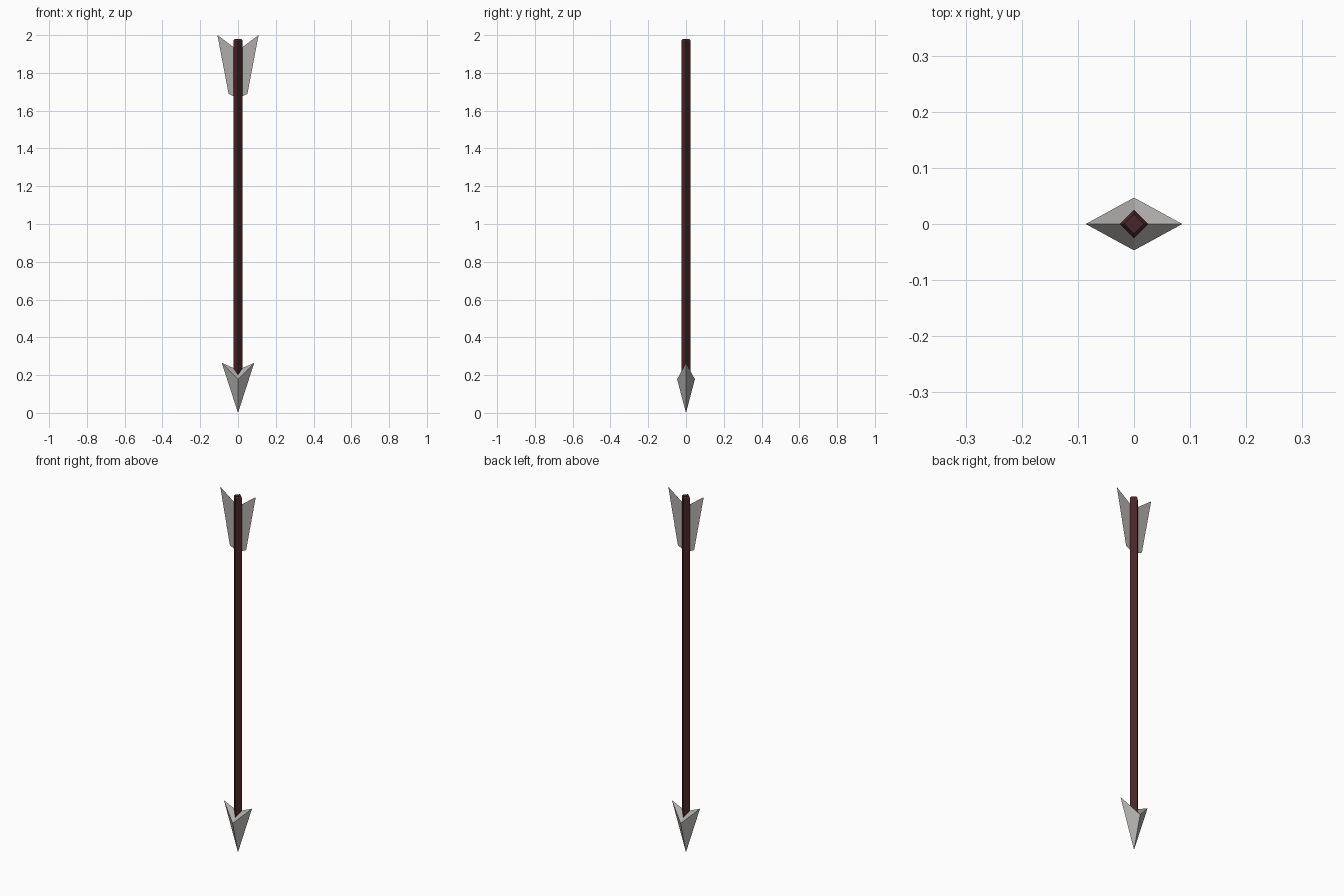
import bpy

if "Cube" in bpy.data.objects:
    bpy.data.objects.remove(bpy.data.objects["Cube"])


def material(name, rgb):
    m = bpy.data.materials.new(name)
    m.diffuse_color = (*rgb, 1)
    m.use_nodes = True
    m.node_tree.nodes["Principled BSDF"].inputs["Base Color"].default_value = m.diffuse_color
    return m


def part(name, verts, faces, mat):
    me = bpy.data.meshes.new(name)
    me.from_pydata(verts, [], faces)
    me.materials.append(mat)
    ob = bpy.data.objects.new(name, me)
    bpy.context.collection.objects.link(ob)
    return ob


wood = material("dark wood", (0.065, 0.018, 0.020))
steel = material("pale grey", (0.43, 0.42, 0.41))


def diamond(rx, ry, z):
    return [(rx, 0, z), (0, ry, z), (-rx, 0, z), (0, -ry, z)]


# Shaft: four-sided rod with a slightly bevelled end
rings = [(0.025, 0.19), (0.025, 1.97), (0.017, 1.98)]
verts = [v for r, z in rings for v in diamond(r, r, z)]
faces = [(3, 2, 1, 0), (8, 9, 10, 11)]
for k in (0, 4):
    for i in range(4):
        j = (i + 1) % 4
        faces.append((k + i, k + j, k + 4 + j, k + 4 + i))
part("shaft", verts, faces, wood)

# Arrowhead: barbed four-sided point, hollowed at the back
verts = [(0.086, 0, 0.265), (0, 0.047, 0.178), (-0.086, 0, 0.265), (0, -0.047, 0.178),
         (0, 0, 0.0), (0, 0, 0.227)]
faces = []
for i in range(4):
    j = (i + 1) % 4
    faces += [(j, i, 4), (i, j, 5)]
part("arrowhead", verts, faces, steel)

# Fletching: one flat vane, mirrored to the other side
vane = part("fletching",
            [(0, 0, 1.665), (0.05, 0, 1.69), (0.109, 0, 2.0), (0.025, 0, 1.937), (0, 0, 1.92)],
            [(0, 1, 2, 3, 4)], steel)
vane.modifiers.new("mirror", 'MIRROR').use_axis[0] = True
